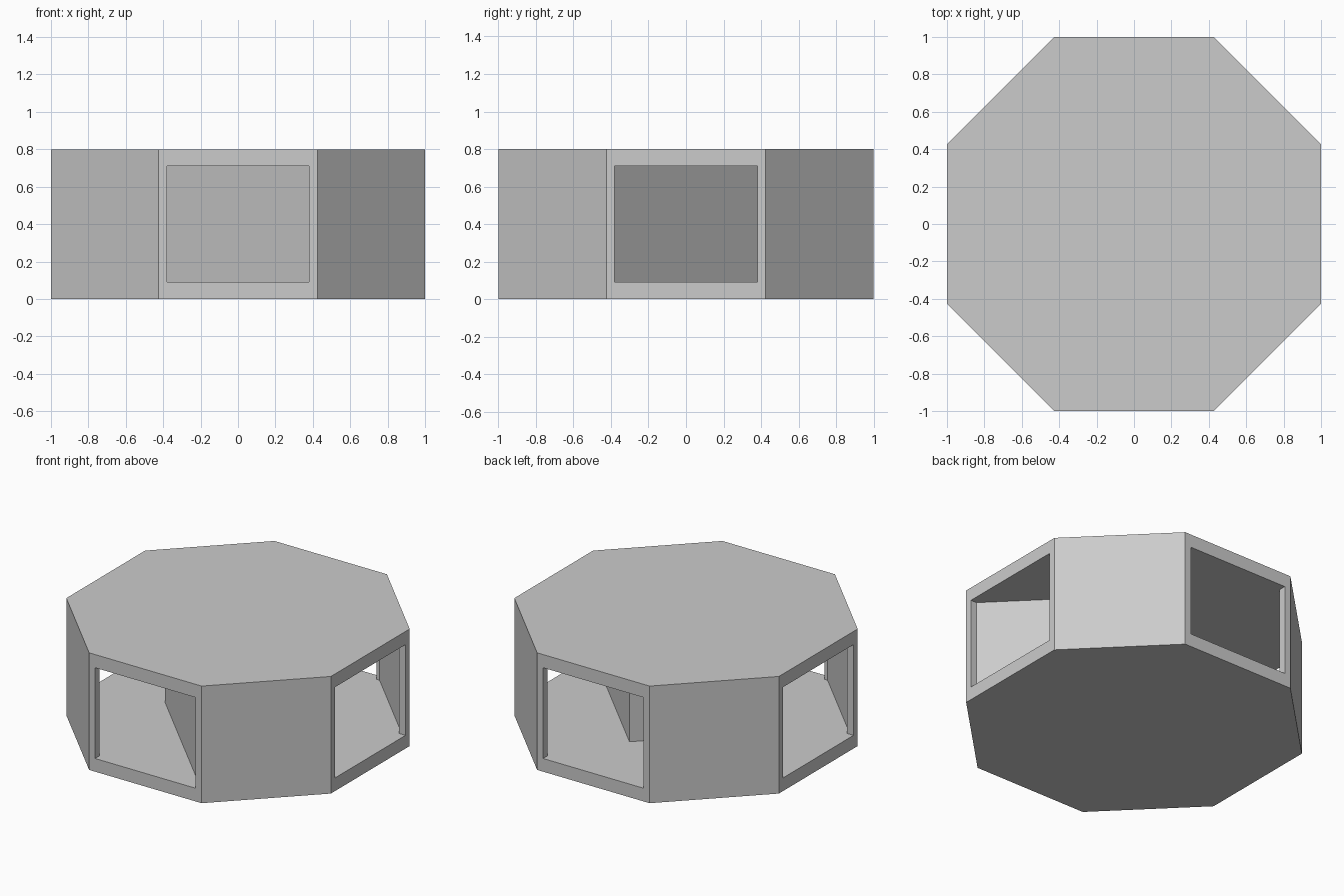
import bpy, bmesh
from math import pi
from mathutils import Matrix

if "Cube" in bpy.data.objects:
    bpy.data.objects.remove(bpy.data.objects["Cube"])

A = 0.425            # half length of a straight side
W = 0.38             # half width of a window opening
T = 0.05             # wall thickness
H, LOW, HIGH = 0.8, 0.09, 0.71


def prism(name, profile, z0, z1, angle=0.0):
    """Extrude a plan outline from z0 to z1, turned about z."""
    bm = bmesh.new()
    face = bm.faces.new([bm.verts.new((x, y, z0)) for x, y in profile])
    ext = bmesh.ops.extrude_face_region(bm, geom=[face])
    top = [v for v in ext["geom"] if isinstance(v, bmesh.types.BMVert)]
    bmesh.ops.translate(bm, verts=top, vec=(0, 0, z1 - z0))
    bmesh.ops.recalc_face_normals(bm, faces=bm.faces)
    bm.transform(Matrix.Rotation(angle, 4, 'Z'))
    mesh = bpy.data.meshes.new(name)
    bm.to_mesh(mesh)
    bm.free()
    obj = bpy.data.objects.new(name, mesh)
    bpy.context.collection.objects.link(obj)
    return obj


octagon = [(1, -A), (1, A), (A, 1), (-A, 1), (-1, A), (-1, -A), (-A, -1), (A, -1)]

# Floor and roof slabs
prism("floor", octagon, 0, LOW)
prism("roof", octagon, HIGH, H)

# Three diagonal walls, each with the window posts at both ends
I = A - T * 0.414
wall = [(1, W), (1, A), (A, 1), (W, 1), (W, 1 - T), (I, 1 - T), (1 - T, I), (1 - T, W)]
for name, quarter in (("back_right_wall", 0), ("back_left_wall", 1), ("front_left_wall", 2)):
    prism(name, wall, LOW, HIGH, quarter * pi / 2)

# Solid core block running inward from the front right side
s = 1 - A            # offset of the block's long faces
e = 0.41             # inner end of the block
core = [(W, -1), (A, -1), (1, -A), (1, -W), (s + W, -W),
        ((s - e) / 2, (s + e) / 2), (-(s + e) / 2, -(s - e) / 2), (W, -s - W)]
prism("core_block", core, LOW, HIGH)
